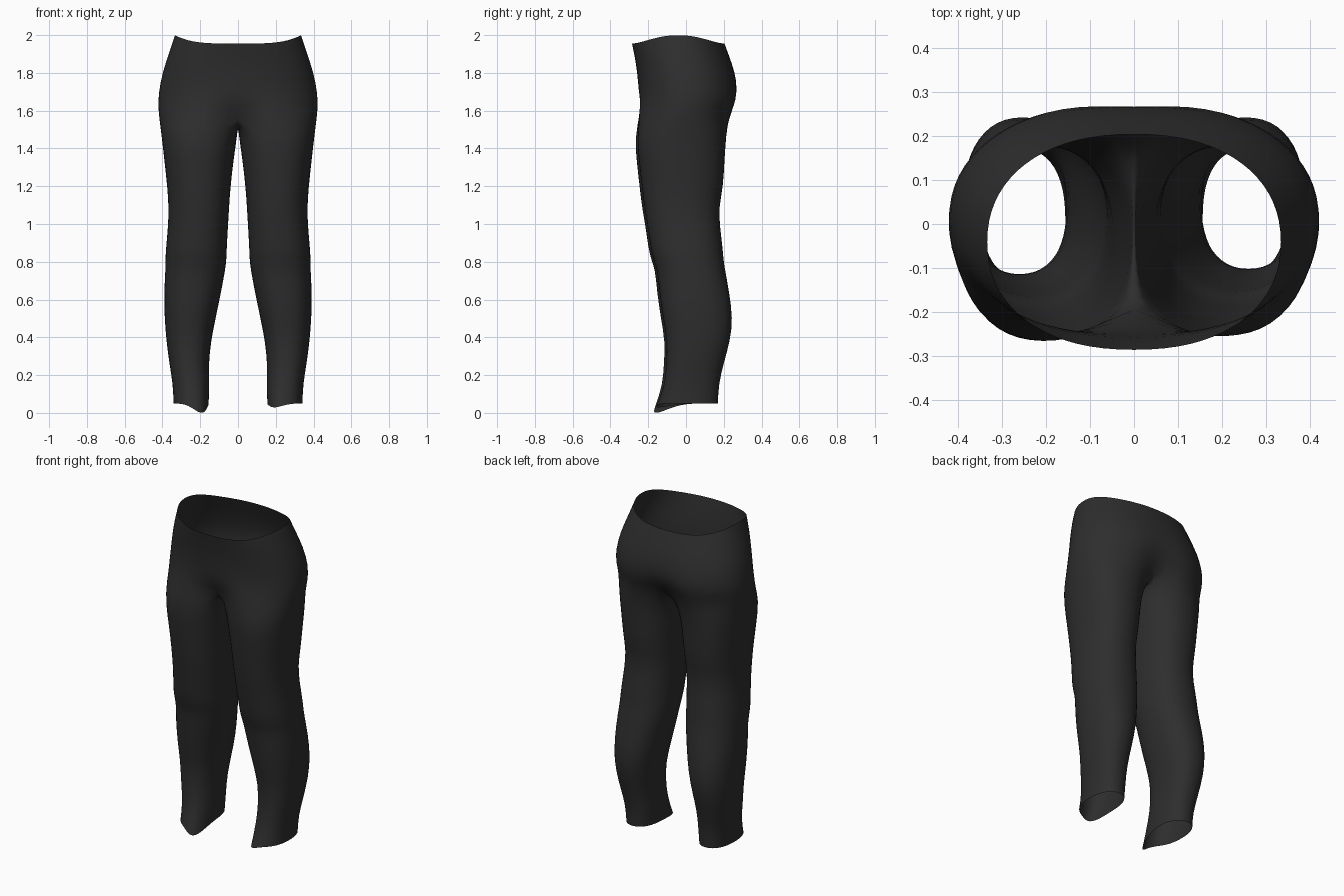
import bpy, bmesh, math

if "Cube" in bpy.data.objects:
    bpy.data.objects.remove(bpy.data.objects["Cube"])

M, K = 18, 6           # segments round the outside and along the inside of a leg

# hips: z, half width, front y, back y, front and back dip on the centre line
HIPS = [(1.955, 0.335, -0.287, 0.205, 0, 0),
        (1.90, 0.368, -0.275, 0.225, 0, 0),
        (1.80, 0.402, -0.258, 0.262, 0, 0),
        (1.70, 0.421, -0.252, 0.283, 0.0, 0.01),
        (1.63, 0.424, -0.262, 0.277, 0.03, 0.04),
        (1.57, 0.42, -0.275, 0.255, 0.09, 0.07)]
# legs: z, inner x, outer x, front y, back y
LEGS = [(1.46, 0.004, 0.405, -0.274, 0.215),
        (1.34, 0.022, 0.392, -0.264, 0.205),
        (1.20, 0.038, 0.376, -0.248, 0.20),
        (1.09, 0.046, 0.368, -0.235, 0.175),
        (0.98, 0.052, 0.372, -0.215, 0.182),
        (0.88, 0.058, 0.382, -0.202, 0.195),
        (0.81, 0.060, 0.386, -0.186, 0.20),
        (0.76, 0.066, 0.385, -0.165, 0.208),
        (0.64, 0.088, 0.393, -0.155, 0.230),
        (0.50, 0.118, 0.390, -0.135, 0.25),
        (0.38, 0.142, 0.380, -0.112, 0.235),
        (0.26, 0.155, 0.364, -0.118, 0.20),
        (0.15, 0.150, 0.345, -0.125, 0.174),
        (0.05, 0.155, 0.342, -0.150, 0.170)]


def spow(v, p):
    return math.copysign(abs(v) ** p, v)


def hip_arc(row, waist):
    """Half ring from the front centre round the outside to the back centre."""
    z, rx, yf, yb, df, db = row
    cy, ry, pts = (yf + yb) / 2, (yb - yf) / 2, []
    for j in range(M + 1):
        a = math.pi * (j / M - 0.5)
        x = 0.0 if j in (0, M) else rx * math.cos(a) ** 0.88
        y = cy + ry * spow(math.sin(a), 0.92)
        y += (df if y < 0 else -db) * math.exp(-(x / 0.1) ** 2)
        rise = 0.045 * (x / rx) ** 4 if waist else 0
        pts.append((x, y, z + rise))
    return pts


def leg_ring(row, side, cuff):
    z, xi, xo, yf, yb = row
    yf += 0.012 if side > 0 else 0
    pts = []
    for j in range(M + K):
        a = math.radians(-135 + 360 * j / (M + K))
        x = (xi + xo) / 2 + (xo - xi) / 2 * spow(math.cos(a), 0.88)
        y = (yf + yb) / 2 + (yb - yf) / 2 * spow(math.sin(a), 0.88)
        h = z
        if cuff:       # front inner corner of the cuff hangs lower
            w = math.exp(-((x - xi - 0.02) / 0.07) ** 2 - ((y - yf) / 0.09) ** 2)
            h -= w * (0.06 if side < 0 else 0.025)
            y -= w * 0.04
        pts.append((x, y, h))
    return pts


bm = bmesh.new()
for side in (1, -1):
    def add(pts):
        return [bm.verts.new((side * x, y, z)) for x, y, z in pts]

    def bridge(a, b, n, closed):
        for j in range(n):
            k = (j + 1) % len(a) if closed else j + 1
            bm.faces.new((a[j], a[k], b[k], b[j]))

    # seat and waist
    arcs = [add(hip_arc(r, i == 0)) for i, r in enumerate(HIPS)]
    for a, b in zip(arcs, arcs[1:]):
        bridge(a, b, M, False)
    # crotch seam along the centre plane closes the top of each leg
    f, b = arcs[-1][0].co, arcs[-1][-1].co
    seam = []
    for k in range(1, K):
        t = k / K
        seam.append((0, b.y + (f.y - b.y) * t, f.z - 0.05 * math.sin(math.pi * t)))
    rings = [arcs[-1] + add(seam)]
    # legs
    for i, r in enumerate(LEGS):
        rings.append(add(leg_ring(r, side, i == len(LEGS) - 1)))
    for a, b in zip(rings, rings[1:]):
        bridge(a, b, M + K, True)

bmesh.ops.remove_doubles(bm, verts=bm.verts, dist=0.0005)
bmesh.ops.recalc_face_normals(bm, faces=bm.faces)
for face in bm.faces:
    face.smooth = True
mesh = bpy.data.meshes.new("trousers")
bm.to_mesh(mesh)
bm.free()

cloth = bpy.data.materials.new("black cloth")
cloth.diffuse_color = (0.027, 0.027, 0.027, 1)
cloth.use_nodes = True
cloth.node_tree.nodes["Principled BSDF"].inputs["Base Color"].default_value = cloth.diffuse_color
mesh.materials.append(cloth)
trousers = bpy.data.objects.new("trousers", mesh)
bpy.context.collection.objects.link(trousers)
sub = trousers.modifiers.new("soft cloth", 'SUBSURF')
sub.levels = sub.render_levels = 1
